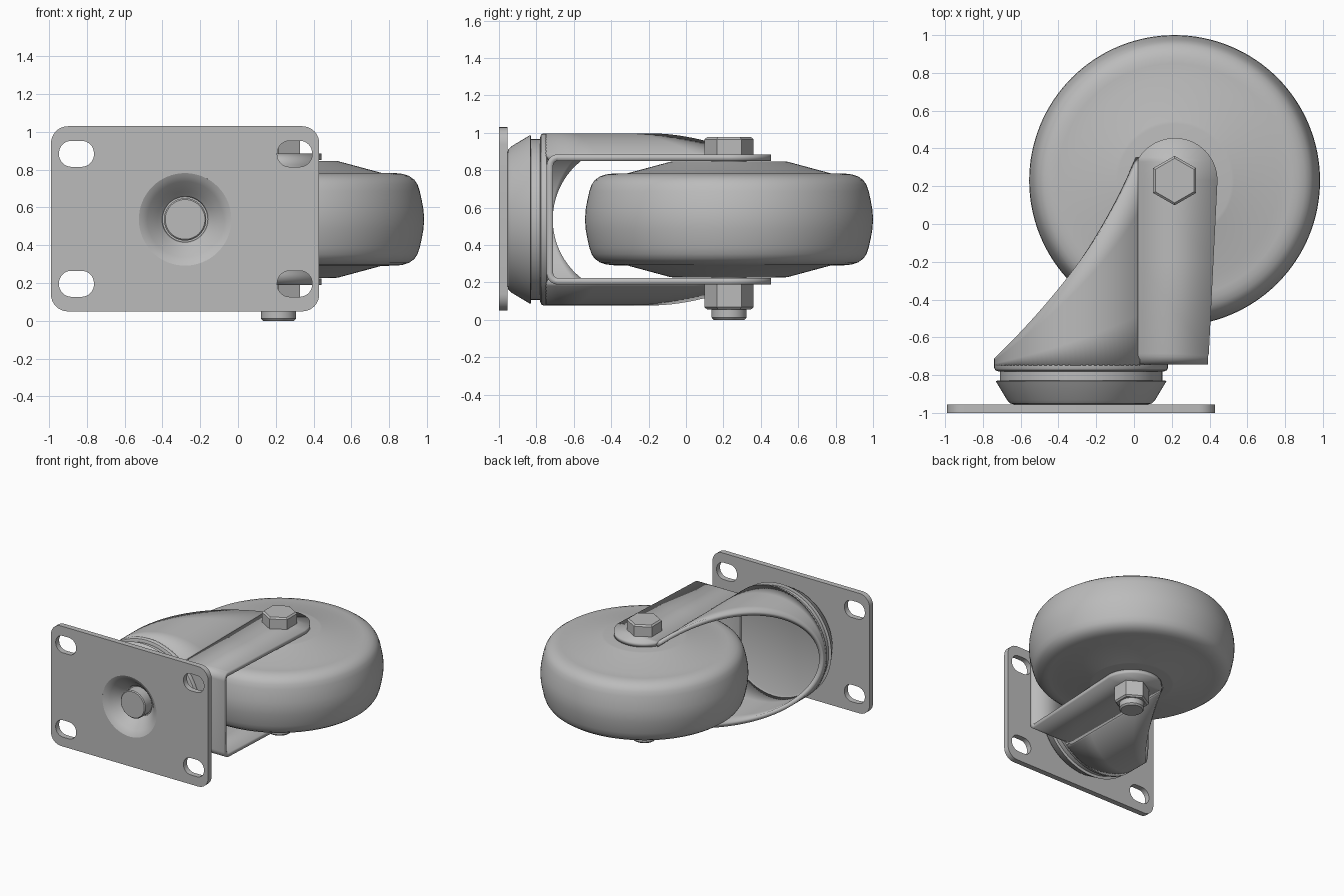
import bpy, bmesh, math
from mathutils import Matrix

if "Cube" in bpy.data.objects:
    bpy.data.objects.remove(bpy.data.objects["Cube"])

MID = 0.537                 # height of the symmetry plane
AX, AY = 0.215, 0.23        # wheel axle position
SX = -0.28                  # swivel axis position

steel = bpy.data.materials.new("grey")
steel.diffuse_color = (0.5, 0.5, 0.5, 1)
steel.use_nodes = True
steel.node_tree.nodes["Principled BSDF"].inputs["Base Color"].default_value = steel.diffuse_color


def finish(ob, angle=30):
    ob.data.materials.clear()
    ob.data.materials.append(steel)
    bpy.ops.object.select_all(action='DESELECT')
    ob.select_set(True)
    bpy.context.view_layer.objects.active = ob
    bpy.ops.object.shade_smooth_by_angle(angle=math.radians(angle))
    return ob


def grid(name, rows, wrap=False, thickness=0):
    """Skin a list of equally long point rows."""
    bm = bmesh.new()
    vs = [[bm.verts.new(p) for p in row] for row in rows]
    n = len(rows)
    for i in range(n if wrap else n - 1):
        a, b = vs[i], vs[(i + 1) % n]
        for j in range(len(a) - 1):
            bm.faces.new((a[j], a[j + 1], b[j + 1], b[j]))
    bmesh.ops.remove_doubles(bm, verts=bm.verts, dist=1e-5)
    bmesh.ops.recalc_face_normals(bm, faces=bm.faces)
    me = bpy.data.meshes.new(name)
    bm.to_mesh(me)
    bm.free()
    ob = bpy.data.objects.new(name, me)
    bpy.context.collection.objects.link(ob)
    if thickness:
        m = ob.modifiers.new("thickness", 'SOLIDIFY')
        m.thickness, m.offset = thickness, 0
    return finish(ob)


def lathe(name, profile, axis, seg=96):
    """Revolve (radius, position) pairs about the axle (z) or swivel (y) axis."""
    rows = []
    for i in range(seg):
        t = math.pi / 2 + 2 * math.pi * i / seg
        c, s = math.cos(t), math.sin(t)
        if axis == 'z':
            rows.append([(AX + r * c, AY + r * s, h) for r, h in profile])
        else:
            rows.append([(SX + r * c, h, MID + r * s) for r, h in profile])
    return grid(name, rows, wrap=True)


def rounded(cx, cz, hw, hh, r, n=8):
    pts = []
    for k, (sx, sz) in enumerate(((1, 1), (-1, 1), (-1, -1), (1, -1))):
        for i in range(n + 1):
            t = math.pi / 2 * (k + i / n)
            pts.append((cx + sx * (hw - r) + r * math.cos(t),
                        cz + sz * (hh - r) + r * math.sin(t)))
    return pts


# mounting plate with four slots and a round opening
cu = bpy.data.curves.new("mounting_plate", 'CURVE')
cu.dimensions, cu.fill_mode, cu.extrude = '2D', 'BOTH', 0.0225
loops = [rounded(SX, 0.54, 0.71, 0.49, 0.09), rounded(SX, MID, 0.245, 0.245, 0.245, 16)]
loops += [rounded(x, z, 0.0925, 0.069, 0.066) for x in (-0.855, 0.30) for z in (0.884, 0.196)]
for pts in loops:
    sp = cu.splines.new('POLY')
    sp.points.add(len(pts) - 1)
    for p, (x, z) in zip(sp.points, pts):
        p.co = (x, z, 0, 1)
    sp.use_cyclic_u = True
plate = bpy.data.objects.new("mounting_plate", cu)
bpy.context.collection.objects.link(plate)
bpy.context.view_layer.objects.active = plate
plate.select_set(True)
bpy.ops.object.convert(target='MESH')
plate = bpy.context.view_layer.objects.active
plate.data.transform(Matrix.Translation((0, -0.9775, 0)) @ Matrix.Rotation(math.pi / 2, 4, 'X'))
finish(plate)

# swivel parts
lathe("plate_dish", [(0.245, -1.0), (0.225, -0.99), (0.2, -0.97), (0.145, -0.91),
                     (0.125, -0.89), (0.12, -0.87), (0, -0.87)], 'y')
lathe("king_pin", [(0, -0.96), (0.105, -0.96), (0.112, -0.953), (0.112, -0.87)], 'y')
lathe("bearing_cup", [(0.25, -0.956), (0.35, -0.956), (0.375, -0.95), (0.392, -0.932),
                      (0.452, -0.832), (0.44, -0.828), (0.40, -0.828)], 'y')
lathe("bearing_ring", [(0, -0.84), (0.43, -0.84), (0.43, -0.775), (0, -0.775)], 'y')
lathe("fork_base", [(0, -0.78), (0.44, -0.78), (0.454, -0.774), (0.46, -0.762),
                    (0.46, -0.745), (0.425, -0.735), (0.41, -0.742), (0, -0.745)], 'y')


# curved fork shell, cut along a sweeping curve
def cut_height(x):
    p0, p1, p2 = (-0.74, -0.73), (-0.2126, -0.2026), (0.026, 0.365)
    lo, hi = 0.0, 1.0
    for _ in range(30):
        t = (lo + hi) / 2
        bx, by = ((1 - t) ** 2 * a + 2 * t * (1 - t) * b + t * t * c for a, b, c in zip(p0, p1, p2))
        lo, hi = (t, hi) if bx < x else (lo, t)
    return by


rows = []
for i in range(81):
    t = math.radians(47.3 + 265.4 * i / 80)
    x, z = SX + 0.4425 * math.cos(t), MID + 0.4425 * math.sin(t)
    top = cut_height(x)
    rows.append([(x, -0.75 + (top + 0.75) * k / 4, z) for k in range(5)])
grid("fork_shell", rows, thickness=0.035)

# U-shaped fork strap: half path from the rounded arm tip to the back wall
LEFT, R, H = 0.02, 0.225, 0.3305
half = []
for i in range(25):
    y = AY + R * math.cos(math.pi / 2 * i / 24)
    w = math.sqrt(max(0, R * R - (y - AY) ** 2))
    half.append((y, H, max(AX - w, LEFT), AX + w + 0.002))
for y in (-0.2, -0.685):
    half.append((y, H, LEFT, 0.442 + (y - AY) * 0.05))
for i in range(1, 9):
    t = math.pi / 2 * i / 8
    half.append((-0.685 - 0.0425 * math.sin(t), H - 0.0425 * (1 - math.cos(t)), LEFT, 0.393))
path = half + [(y, -h, a, b) for y, h, a, b in reversed(half)]
grid("fork_strap", [[(a, y, MID + h), (b, y, MID + h)] for y, h, a, b in path], thickness=0.035)

# wheel with crowned tread and conical hub faces
side = [(0, 0.31), (0.30, 0.31), (0.315, 0.308), (0.545, 0.246), (0.62, 0.245), (0.655, 0.241),
        (0.69, 0.23), (0.718, 0.21), (0.735, 0.185), (0.747, 0.15), (0.758, 0.10), (0.767, 0.05)]
wheel = [(r, MID + h) for r, h in side] + [(0.77, MID)] + [(r, MID - h) for r, h in reversed(side)]
lathe("wheel", wheel, 'z', 128)

# axle bolt, head and nut
lathe("axle_bolt", [(0, 0), (0.082, 0), (0.093, 0.012), (0.093, 0.9), (0, 0.9)], 'z', 48)
lathe("bolt_head", [(0, 0.88), (0.131, 0.88), (0.131, 0.965), (0.118, 0.977), (0, 0.977)], 'z', 6)
lathe("axle_nut", [(0, 0.195), (0.131, 0.195), (0.131, 0.068), (0.118, 0.056), (0, 0.056)], 'z', 6)
